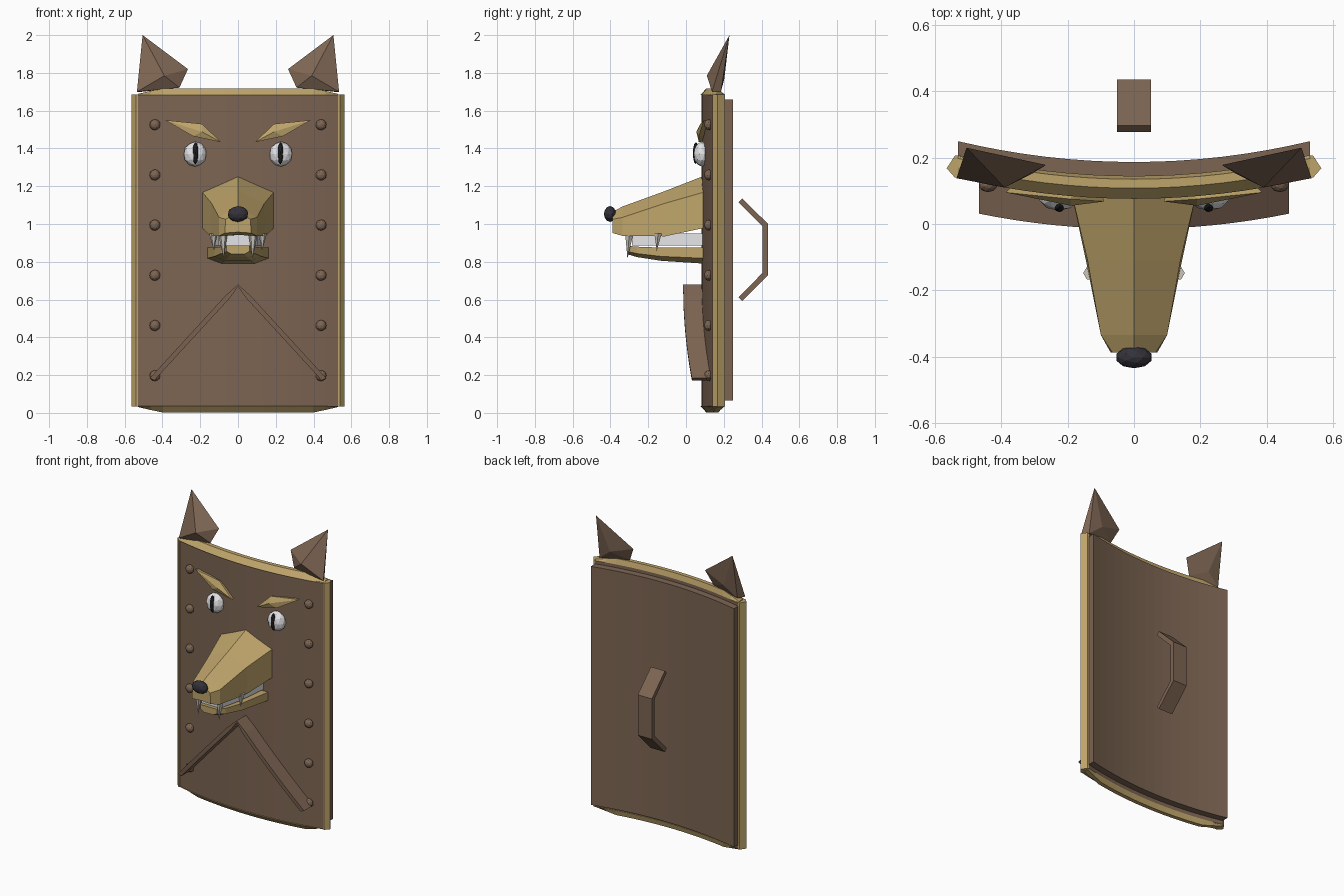
import bpy, bmesh, math
from mathutils import Vector

if "Cube" in bpy.data.objects:
    bpy.data.objects.remove(bpy.data.objects["Cube"])


def mat(name, rgb):
    m = bpy.data.materials.new(name)
    m.diffuse_color = (*rgb, 1)
    m.use_nodes = True
    m.node_tree.nodes["Principled BSDF"].inputs["Base Color"].default_value = m.diffuse_color
    return m


BROWN = mat("brown wood", (0.205, 0.130, 0.086))
GOLD = mat("tan gold", (0.515, 0.370, 0.145))
WHITE = mat("eye white", (0.78, 0.78, 0.80))
BONE = mat("tooth bone", (0.60, 0.56, 0.50))
BLACK = mat("pupil black", (0.012, 0.012, 0.012))
NOSE = mat("nose charcoal", (0.035, 0.032, 0.042))


def finish(bm, name, m):
    bmesh.ops.recalc_face_normals(bm, faces=bm.faces)
    me = bpy.data.meshes.new(name)
    bm.to_mesh(me)
    bm.free()
    me.materials.append(m)
    ob = bpy.data.objects.new(name, me)
    bpy.context.collection.objects.link(ob)
    return ob


def loft(name, rings, m):
    """Skin a row of equal cross-sections and cap both ends."""
    bm = bmesh.new()
    vs = [[bm.verts.new(p) for p in r] for r in rings]
    n = len(vs[0])
    for a, b in zip(vs, vs[1:]):
        for i in range(n):
            j = (i + 1) % n
            bm.faces.new((a[i], a[j], b[j], b[i]))
    bm.faces.new(vs[0])
    bm.faces.new(vs[-1])
    return finish(bm, name, m)


def hull(name, pts, m):
    bm = bmesh.new()
    for p in pts:
        bm.verts.new(p)
    r = bmesh.ops.convex_hull(bm, input=bm.verts)
    junk = {g for g in r["geom_interior"] if isinstance(g, bmesh.types.BMVert)}
    bmesh.ops.delete(bm, geom=list(junk), context='VERTS')
    return finish(bm, name, m)


def ball(name, c, r, m, sub=2):
    bm = bmesh.new()
    bmesh.ops.create_icosphere(bm, subdivisions=sub, radius=1)
    for v in bm.verts:
        v.co = Vector(c) + Vector([v.co[i] * r[i] for i in range(3)])
    return finish(bm, name, m)


def spike(name, top, tip, r, m):
    bm = bmesh.new()
    top, tip = Vector(top), Vector(tip)
    ring = [bm.verts.new(top + Vector((r * math.cos(a), r * math.sin(a), 0)))
            for a in [math.tau * i / 6 for i in range(6)]]
    t = bm.verts.new(tip)
    bm.faces.new(ring)
    for i in range(6):
        bm.faces.new((ring[i], ring[(i + 1) % 6], t))
    return finish(bm, name, m)


def sag(x):
    """Backward sweep of the curved shield at x."""
    return 0.0625 * (x / 0.53) ** 2


SEG = 16
XS = [-0.53 + 1.06 * i / SEG for i in range(SEG + 1)]


def slab(name, y0, y1, z0, z1, m):
    loft(name, [[(x, y0 + sag(x), z0), (x, y1 + sag(x), z0),
                 (x, y1 + sag(x), z1), (x, y0 + sag(x), z1)] for x in XS], m)


# Curved boards
slab("front_board", 0.083, 0.142, 0.035, 1.685, BROWN)
slab("back_board", 0.142, 0.187, 0.065, 1.66, BROWN)

# Gold rim: top, bottom and the two sides
for name, z, s in (("top_rim", 1.683, 1), ("bottom_rim", 0.037, -1)):
    rings = []
    for x in XS:
        h = s * 0.035 * min(1, max(0.15, (0.555 - abs(x)) / 0.15))
        rings.append([(x, y + sag(x), z + k * h) for y, k in
                      ((0.076, 0), (0.108, 1), (0.135, 1), (0.145, 0))])
    loft(name, rings, GOLD)
for s in (-1, 1):
    loft("side_rim", [[(s * 0.53, 0.14, z), (s * 0.54, 0.14, z), (s * 0.565, 0.168, z),
                       (s * 0.54, 0.206, z), (s * 0.53, 0.206, z)]
                      for z in (0.035, 1.685)], GOLD)

# Snout: hexagonal sections from the board to the nose
# (y, apex z, shoulder x, shoulder z, lip x, lip z)
rings = []
for y, za, xs, zs, xb, zb in ((0.10, 1.257, 0.19, 1.17, 0.19, 0.98),
                              (-0.11, 1.175, 0.14, 1.11, 0.145, 0.935),
                              (-0.335, 1.093, 0.10, 1.035, 0.10, 0.937),
                              (-0.388, 1.065, 0.065, 1.025, 0.07, 0.952)):
    rings.append([(0, y, za), (xs, y, zs), (xb, y, zb),
                  (0, y, zb + 0.005), (-xb, y, zb), (-xs, y, zs)])
loft("snout", rings, GOLD)

# Lower jaw: (y, half width, top z, bottom z)
rings = []
for y, w, zt, zb in ((0.10, 0.163, 0.875, 0.79), (-0.13, 0.125, 0.875, 0.805),
                     (-0.26, 0.09, 0.88, 0.825), (-0.31, 0.06, 0.885, 0.84)):
    rings.append([(-w, y, zt), (w, y, zt), (w, y, (zt + 2 * zb) / 3),
                  (w * 0.55, y, zb), (-w * 0.55, y, zb), (-w, y, (zt + 2 * zb) / 3)])
loft("lower_jaw", rings, GOLD)

# Tooth row between the jaws
loft("tooth_row", [[(-w, y, 0.885), (w, y, 0.885), (w, y, 0.95), (-w, y, 0.95)]
                   for y, w in ((0.10, 0.13), (-0.13, 0.105), (-0.285, 0.07))], WHITE)

ball("nose", (0, -0.402, 1.053), (0.056, 0.033, 0.042), NOSE)

for s in (-1, 1):
    # Fangs
    spike("front_fang", (s * 0.08, -0.30, 0.955), (s * 0.077, -0.31, 0.815), 0.026, BONE)
    spike("side_fang", (s * 0.13, -0.148, 0.95), (s * 0.128, -0.155, 0.86), 0.023, BONE)
    # Eyes and slit pupils
    ball("eye", (s * 0.227, 0.085, 1.37), (0.062, 0.045, 0.066), WHITE)
    ball("pupil", (s * 0.225, 0.052, 1.375), (0.016, 0.016, 0.058), BLACK)
    # Slanted brows
    hull("brow", [(s * x, y, z) for x, y, z in (
        (0.386, 0.095, 1.55), (0.19, 0.075, 1.53), (0.09, 0.068, 1.433),
        (0.238, 0.068, 1.465), (0.19, 0.055, 1.488), (0.36, 0.125, 1.545),
        (0.19, 0.10, 1.52), (0.10, 0.10, 1.44), (0.238, 0.10, 1.47))], GOLD)
    # Ears
    hull("ear", [(s * x, y, z) for x, y, z in (
        (0.505, 0.23, 2.0), (0.265, 0.178, 1.82), (0.39, 0.11, 1.785),
        (0.535, 0.138, 1.70), (0.42, 0.203, 1.77), (0.31, 0.15, 1.722),
        (0.51, 0.185, 1.70))], BROWN)
    # Standing chevron fin that follows the curve
    rings = []
    for i in range(9):
        x = 0.455 * i / 8
        z, o = 0.68 - 1.09 * x, 0.012
        yf = 0.085 + sag(x)
        ox = o if i else 0
        rings.append([(s * (x + ox), yf - 0.10, z), (s * (x + ox), yf + 0.01, z),
                      (s * (x - ox), yf + 0.01, z - o), (s * (x - ox), yf - 0.10, z - o)])
    loft("chevron", rings, BROWN)
    # Rivets
    for i in range(6):
        ball("rivet", (s * 0.44, 0.12, 0.197 + 0.2657 * i), (0.029, 0.024, 0.029), BROWN)

# Bent strap handle behind the shield
rings = []
for (yo, zo), (yi, zi) in (((0.297, 1.135), (0.278, 1.115)), ((0.435, 1.0), (0.406, 0.988)),
                           ((0.435, 0.73), (0.406, 0.742)), ((0.297, 0.592), (0.278, 0.612))):
    rings.append([(-0.052, yo, zo), (0.052, yo, zo), (0.052, yi, zi), (-0.052, yi, zi)])
loft("handle", rings, BROWN)
